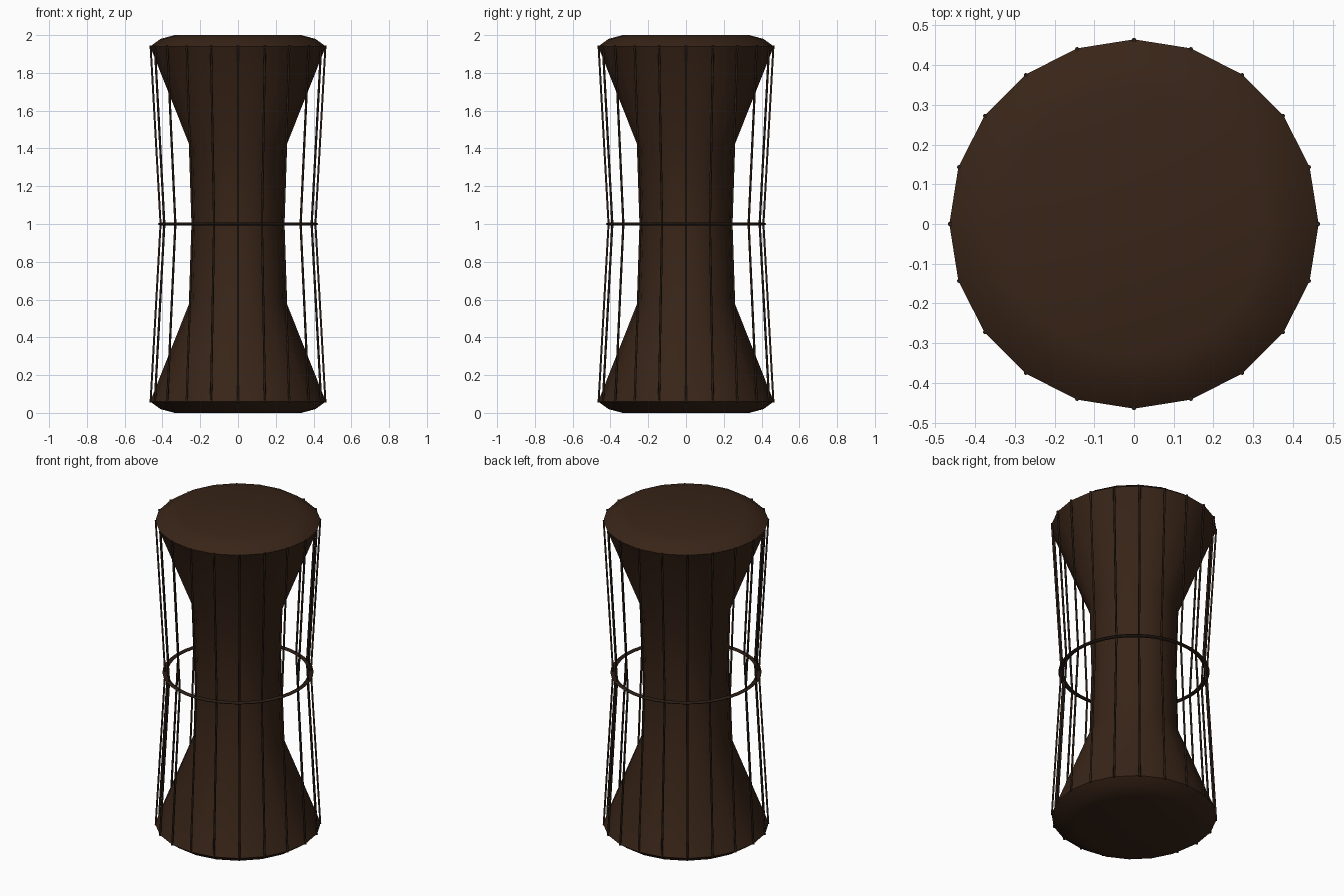
import bpy, bmesh, math

if "Cube" in bpy.data.objects:
    bpy.data.objects.remove(bpy.data.objects["Cube"])

SIDES = 20


def material(name, color):
    m = bpy.data.materials.new(name)
    m.diffuse_color = (*color, 1)
    m.use_nodes = True
    m.node_tree.nodes["Principled BSDF"].inputs["Base Color"].default_value = m.diffuse_color
    return m


wood = material("dark_wood", (0.040, 0.018, 0.009))
cord_mat = material("dark_cord", (0.022, 0.012, 0.007))


def finish(bm, name, mat, angle):
    bmesh.ops.recalc_face_normals(bm, faces=bm.faces)
    mesh = bpy.data.meshes.new(name)
    bm.to_mesh(mesh)
    bm.free()
    ob = bpy.data.objects.new(name, mesh)
    bpy.context.collection.objects.link(ob)
    mesh.materials.append(mat)
    bpy.ops.object.select_all(action='DESELECT')
    ob.select_set(True)
    bpy.context.view_layer.objects.active = ob
    bpy.ops.object.shade_smooth_by_angle(angle=math.radians(angle))
    return ob


def lathe(name, profile, mat, closed=False, caps=False, sides=SIDES, angle=35):
    """Revolve (radius, z) points about the z axis."""
    bm = bmesh.new()
    rings = []
    for r, z in profile:
        rings.append([bm.verts.new((r * math.cos(2 * math.pi * i / sides),
                                    r * math.sin(2 * math.pi * i / sides), z))
                      for i in range(sides)])
    pairs = list(zip(rings, rings[1:]))
    if closed:
        pairs.append((rings[-1], rings[0]))
    for a, b in pairs:
        for i in range(sides):
            j = (i + 1) % sides
            bm.faces.new((a[i], a[j], b[j], b[i]))
    if caps:
        bm.faces.new(rings[0])
        bm.faces.new(rings[-1])
    return finish(bm, name, mat, angle)


# Hourglass body with domed heads, mirrored about the waist
half = [(0.335, 0.0), (0.41, 0.02), (0.465, 0.06), (0.25, 0.60)]
profile = half + [(0.24, 1.0)] + [(r, 2 - z) for r, z in reversed(half)]
lathe("drum_body", profile, wood, caps=True)

# Tension ring floating around the waist
ring = [(0.395, 1.0), (0.402, 0.994), (0.410, 0.992), (0.418, 0.994),
        (0.425, 1.0), (0.418, 1.006), (0.410, 1.008), (0.402, 1.006)]
lathe("waist_ring", ring, cord_mat, closed=True, sides=40, angle=60)

# Tension cords from head to head, pulled in by the ring
curve = bpy.data.curves.new("tension_cords", 'CURVE')
curve.dimensions = '3D'
curve.bevel_depth = 0.006
curve.bevel_resolution = 1
curve.use_fill_caps = True
for i in range(SIDES):
    a = 2 * math.pi * i / SIDES
    s = curve.splines.new('POLY')
    s.points.add(2)
    for p, (r, z) in zip(s.points, [(0.463, 0.055), (0.41, 1.0), (0.463, 1.945)]):
        p.co = (r * math.cos(a), r * math.sin(a), z, 1)
curve.materials.append(cord_mat)
cords = bpy.data.objects.new("tension_cords", curve)
bpy.context.collection.objects.link(cords)
